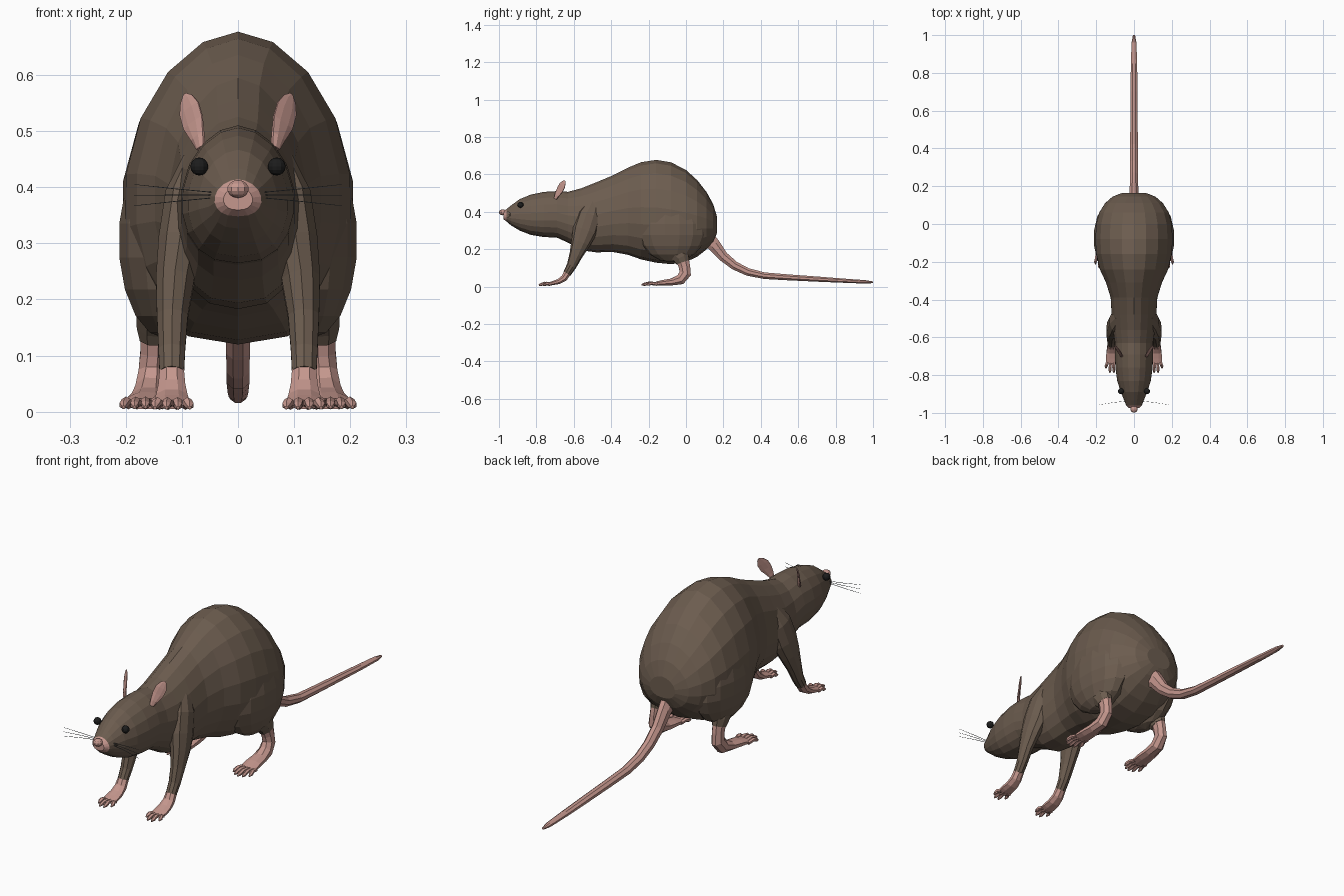
import bpy, bmesh, math
from mathutils import Vector, Matrix


def material(name, rgb):
    m = bpy.data.materials.new(name)
    m.diffuse_color = (*rgb, 1)
    return m


FUR = material("brown_fur", (0.15, 0.108, 0.078))
SKIN = material("pink_skin", (0.56, 0.31, 0.27))
EYE = material("black_eye", (0.012, 0.012, 0.012))
HAIR = material("grey_whisker", (0.07, 0.08, 0.09))


def finish(bm, name, *mats):
    bmesh.ops.recalc_face_normals(bm, faces=bm.faces)
    mesh = bpy.data.meshes.new(name)
    bm.to_mesh(mesh)
    bm.free()
    for m in mats:
        mesh.materials.append(m)
    ob = bpy.data.objects.new(name, mesh)
    bpy.context.collection.objects.link(ob)
    return ob


def skin_rings(bm, rings):
    """Bridge equal rings of coordinates and cap both ends."""
    vs = [[bm.verts.new(p) for p in r] for r in rings]
    n = len(vs[0])
    for a, b in zip(vs, vs[1:]):
        for i in range(n):
            bm.faces.new((a[i], a[(i + 1) % n], b[(i + 1) % n], b[i]))
    bm.faces.new(vs[0])
    bm.faces.new(vs[-1])


def limb(bm, path, sides=8, ref=(1, 0, 0), s=1):
    """Tube along path of (x, y, z, half width, half depth); s mirrors in x."""
    pts = [Vector(p[:3]) for p in path]
    rings = []
    for i, p in enumerate(path):
        t = (pts[min(i + 1, len(pts) - 1)] - pts[max(i - 1, 0)]).normalized()
        side = Vector(ref)
        side = (side - t * side.dot(t)).normalized()
        up = t.cross(side)
        ring = []
        for k in range(sides):
            a = 2 * math.pi * (k + 0.5) / sides
            v = pts[i] + side * p[3] * math.cos(a) + up * p[4] * math.sin(a)
            ring.append((v.x * s, v.y, v.z))
        rings.append(ring)
    skin_rings(bm, rings)


def ball(name, mat, loc, radii, u=10, v=7):
    bm = bmesh.new()
    bmesh.ops.create_uvsphere(bm, u_segments=u, v_segments=v, radius=1,
                              matrix=Matrix.Translation(loc) @ Matrix.Diagonal((*radii, 1)))
    return finish(bm, name, mat)


# Body and head: y, top, bottom, half width
sections = [
    (-0.975, 0.400, 0.360, 0.026), (-0.960, 0.413, 0.349, 0.042),
    (-0.935, 0.432, 0.328, 0.052), (-0.89, 0.464, 0.302, 0.071),
    (-0.83, 0.488, 0.279, 0.090), (-0.76, 0.502, 0.268, 0.100),
    (-0.69, 0.506, 0.265, 0.102), (-0.63, 0.502, 0.238, 0.102),
    (-0.56, 0.520, 0.198, 0.113), (-0.48, 0.551, 0.188, 0.120),
    (-0.39, 0.588, 0.190, 0.125), (-0.31, 0.628, 0.176, 0.150),
    (-0.24, 0.656, 0.152, 0.183), (-0.16, 0.668, 0.135, 0.203),
    (-0.08, 0.655, 0.127, 0.208), (0.00, 0.615, 0.138, 0.203),
    (0.06, 0.562, 0.165, 0.187), (0.11, 0.500, 0.203, 0.155),
    (0.145, 0.438, 0.240, 0.115), (0.165, 0.375, 0.285, 0.062),
]
N = 18
rings = []
for y, top, bot, w in sections:
    zc = bot + 0.44 * (top - bot)
    ring = []
    for k in range(N):
        a = 2 * math.pi * (k + 0.5) / N
        c, sn = math.cos(a), math.sin(a)
        x = w * math.copysign(abs(c) ** (1.1 if sn > 0 else 0.8), c)
        h = (top - zc) if sn > 0 else (zc - bot)
        ring.append((x, y, zc + h * sn / math.cos(math.pi / N) ** 2))
    rings.append(ring)
bm = bmesh.new()
skin_rings(bm, rings)
body = finish(bm, "body", FUR, SKIN)
for f in body.data.polygons:          # pink snout tip
    f.material_index = 1 if f.center.y < -0.96 else 0

ball("nose", SKIN, (0, -0.98, 0.397), (0.020, 0.020, 0.016))

# Tail
bm = bmesh.new()
limb(bm, [(0, 0.10, 0.27, .030, .050), (0, 0.15, 0.222, .027, .037),
          (0, 0.20, 0.160, .024, .029), (0, 0.26, 0.112, .023, .025),
          (0, 0.33, 0.078, .022, .022), (0, 0.42, 0.058, .022, .019),
          (0, 0.55, 0.049, .021, .017), (0, 0.70, 0.040, .020, .015),
          (0, 0.85, 0.031, .018, .012), (0, 0.96, 0.025, .014, .010),
          (0, 1.00, 0.023, .006, .005)])
finish(bm, "tail", SKIN)


def toes(bm, count, cx, spread0, spread1, y0, y1, z, r, s):
    """Fan of curved toes from y0 forward to y1."""
    for i in range(count):
        t = 2 * i / (count - 1) - 1
        xa, xb = cx + t * spread0, cx + t * spread1
        yb = y1 + 0.025 * abs(t) ** 2
        limb(bm, [(xa, y0, z, r, r),
                  ((xa + xb) / 2, (y0 + yb) / 2, z + 0.005, r, r),
                  (xb, yb + 0.012, z - 0.001, r * .9, r * .9),
                  (xb, yb, z - 0.005, r * .35, r * .35)], 6, s=s)


for s, tag in ((1, "right"), (-1, "left")):
    # Foreleg and front paw
    bm = bmesh.new()
    limb(bm, [(0.070, -0.49, 0.445, .030, .040), (0.090, -0.515, 0.38, .042, .064),
              (0.102, -0.54, 0.30, .042, .066), (0.112, -0.563, 0.235, .036, .052),
              (0.117, -0.588, 0.17, .029, .036), (0.118, -0.612, 0.11, .025, .026),
              (0.118, -0.636, 0.07, .023, .022)], 10, s=s)
    finish(bm, tag + "_foreleg", FUR)
    bm = bmesh.new()
    limb(bm, [(0.118, -0.632, 0.076, .023, .021), (0.118, -0.652, 0.045, .026, .019),
              (0.118, -0.680, 0.027, .030, .015), (0.118, -0.710, 0.019, .033, .012),
              (0.118, -0.738, 0.013, .031, .009)], s=s)
    toes(bm, 4, 0.117, .023, .031, -0.725, -0.790, 0.012, .009, s)
    finish(bm, tag + "_front_paw", SKIN)

    # Thigh bulge and hind foot
    ball(tag + "_thigh", FUR, (s * 0.128, -0.075, 0.305), (0.087, 0.185, 0.175), 14, 9)
    bm = bmesh.new()
    limb(bm, [(0.145, -0.055, 0.20, .040, .060), (0.150, -0.025, 0.155, .033, .046),
              (0.151, -0.016, 0.130, .026, .038)], s=s)
    finish(bm, tag + "_shank", FUR)
    bm = bmesh.new()
    limb(bm, [(0.151, -0.020, 0.150, .025, .037), (0.152, -0.008, 0.105, .024, .033),
              (0.154, -0.004, 0.070, .025, .034), (0.156, -0.030, 0.037, .029, .030),
              (0.159, -0.075, 0.025, .033, .020), (0.162, -0.125, 0.020, .037, .016),
              (0.165, -0.170, 0.014, .038, .010)], s=s)
    toes(bm, 5, 0.165, .030, .039, -0.155, -0.238, 0.013, .009, s)
    finish(bm, tag + "_hind_foot", SKIN)

    # Ear: thin leaf turned half forward, half outward
    bm = bmesh.new()
    limb(bm, [(0.066, -0.698, 0.470, .010, .007), (0.072, -0.690, 0.490, .017, .006),
              (0.080, -0.675, 0.515, .026, .004), (0.087, -0.662, 0.540, .026, .004),
              (0.092, -0.652, 0.557, .016, .003), (0.095, -0.646, 0.565, .005, .002)],
         8, (1, 1, 0), s)
    finish(bm, tag + "_ear", SKIN)

    ball(tag + "_eye", EYE, (s * 0.069, -0.885, 0.437), (0.016,) * 3, 12, 8)

    # Whiskers
    bm = bmesh.new()
    for dz in (-1, 0, 1):
        z = 0.386 + dz * 0.004
        limb(bm, [(0.035, -0.937, z, .001, .001),
                  (0.110, -0.945, z + dz * 0.007, .001, .001),
                  (0.185, -0.957, z + dz * 0.015, .0006, .0006)], 4, (0, 1, 0), s)
    finish(bm, tag + "_whiskers", HAIR)
